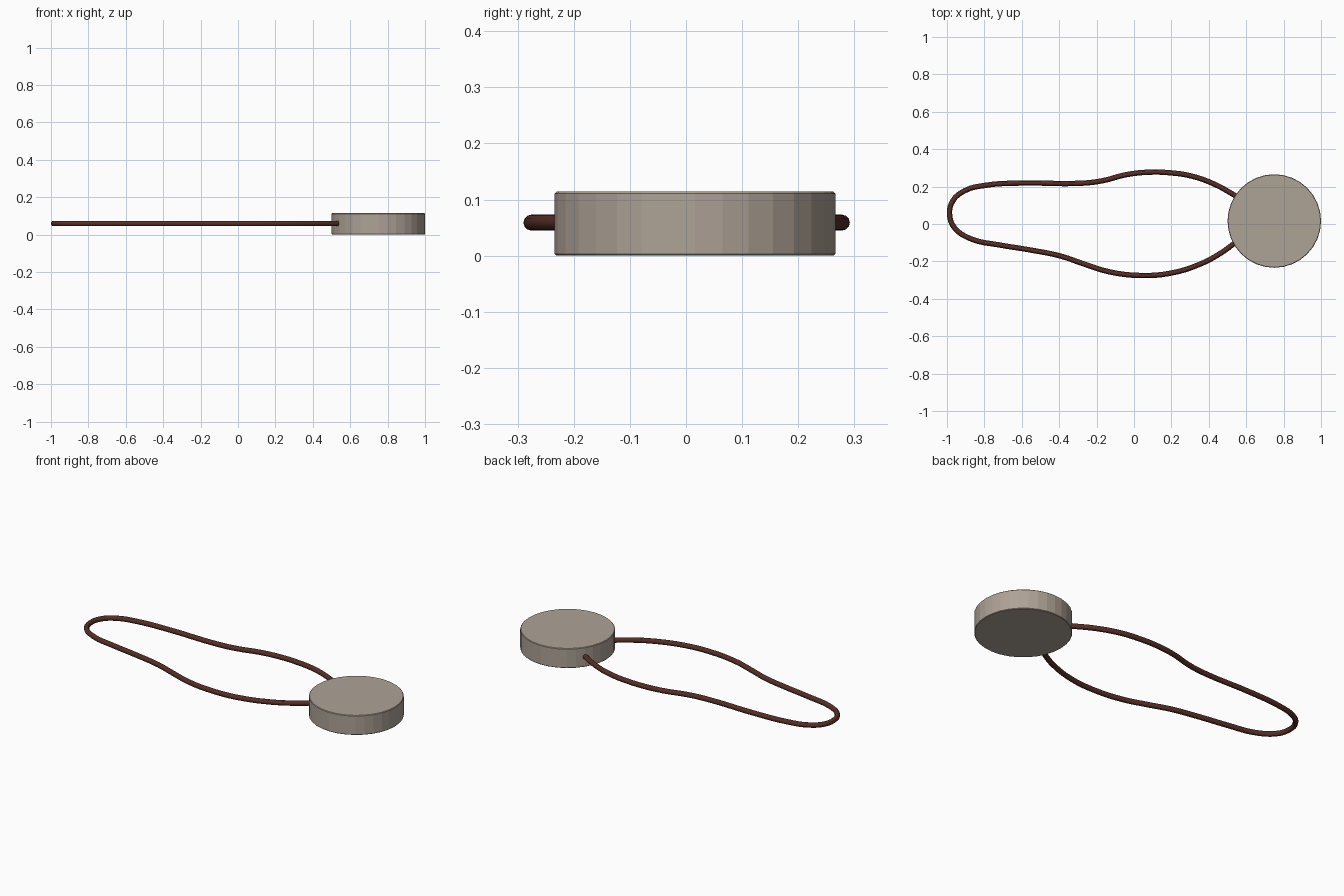
import bpy

if "Cube" in bpy.data.objects:
    bpy.data.objects.remove(bpy.data.objects["Cube"])

def material(name, rgb):
    m = bpy.data.materials.new(name)
    m.diffuse_color = (*rgb, 1)
    m.use_nodes = True
    m.node_tree.nodes["Principled BSDF"].inputs["Base Color"].default_value = m.diffuse_color
    return m

stone = material("warm grey stone", (0.42, 0.36, 0.305))
leather = material("dark brown cord", (0.095, 0.028, 0.021))

# Round pendant disc with a tiny edge bevel
H = 0.114
bpy.ops.mesh.primitive_cylinder_add(vertices=32, radius=0.25, depth=H, location=(0.75, 0.016, H / 2))
disc = bpy.context.object
disc.name = "pendant_disc"
disc.data.materials.append(stone)
bevel = disc.modifiers.new("edge", 'BEVEL')
bevel.width = 0.003
bevel.segments = 1
bevel.limit_method = 'ANGLE'
bevel.angle_limit = 1.0

# Cord loop lying flat, both ends meeting the disc
path = [(0.548, 0.148), (0.43, 0.213), (0.305, 0.257), (0.19, 0.274), (0.08, 0.277),
        (-0.04, 0.264), (-0.17, 0.231), (-0.28, 0.218), (-0.605, 0.219), (-0.80, 0.206),
        (-0.905, 0.178), (-0.968, 0.125), (-0.986, 0.053), (-0.96, -0.02), (-0.87, -0.08),
        (-0.72, -0.112), (-0.56, -0.138), (-0.39, -0.172), (-0.27, -0.213), (-0.135, -0.255),
        (0.03, -0.275), (0.19, -0.264), (0.35, -0.216), (0.465, -0.155), (0.541, -0.100)]
curve = bpy.data.curves.new("cord", 'CURVE')
curve.dimensions = '3D'
curve.bevel_depth = 0.0142
curve.bevel_resolution = 4
curve.use_fill_caps = True
curve.resolution_u = 4
spline = curve.splines.new('BEZIER')
spline.bezier_points.add(len(path) - 1)
for p, (x, y) in zip(spline.bezier_points, path):
    p.co = (x, y, 0.059)
    p.handle_left_type = p.handle_right_type = 'AUTO'
curve.materials.append(leather)
cord = bpy.data.objects.new("neck_cord", curve)
bpy.context.collection.objects.link(cord)

# Turn the cord into a smooth mesh
bpy.ops.object.select_all(action='DESELECT')
cord.select_set(True)
bpy.context.view_layer.objects.active = cord
bpy.ops.object.convert(target='MESH')
bpy.ops.object.shade_smooth_by_angle()
